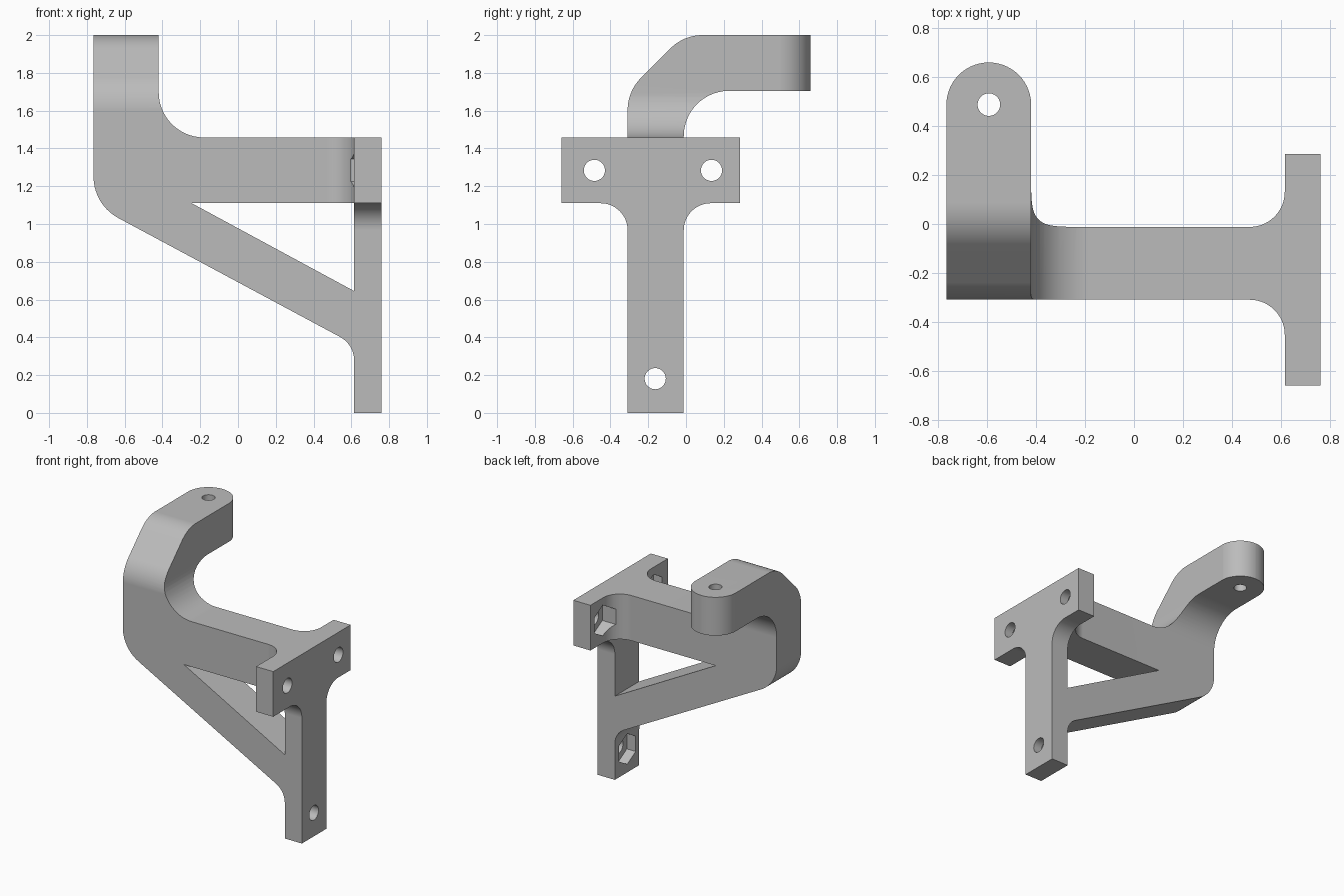
import bpy, bmesh, math
from mathutils import Vector

if "Cube" in bpy.data.objects:
    bpy.data.objects.remove(bpy.data.objects["Cube"])

# Main dimensions
LEFT, RIGHT, PLATE = -0.765, 0.761, 0.615
FRONT, BACK = -0.309, -0.012
LOW, TOP = 1.11, 1.458
FILLET, BEND = 0.143, 0.24


def rounded(corners, steps=14):
    """Outline from (a, b, radius) corners, with arcs where radius > 0."""
    out = []
    for i, (a, b, r) in enumerate(corners):
        p = Vector((a, b))
        if r == 0:
            out.append(p)
            continue
        u = (Vector(corners[i - 1][:2]) - p).normalized()
        v = (Vector(corners[(i + 1) % len(corners)][:2]) - p).normalized()
        half = u.angle(v) / 2
        centre = p + (u + v).normalized() * r / math.sin(half)
        start = p + u * r / math.tan(half) - centre
        end = p + v * r / math.tan(half) - centre
        sweep = start.angle_signed(end)
        for k in range(steps + 1):
            t = -sweep * k / steps
            c, s = math.cos(t), math.sin(t)
            out.append(centre + Vector((start.x * c - start.y * s,
                                        start.x * s + start.y * c)))
    return out


def ring(a, b, r, sides, turn=0.0):
    return [Vector((a + r * math.cos(turn + math.tau * k / sides),
                    b + r * math.sin(turn + math.tau * k / sides)))
            for k in range(sides)]


def prism(name, outline, axis, lo, hi):
    """Extrude a 2D outline along one axis."""
    place = {"x": lambda p: (lo, p.x, p.y),
             "y": lambda p: (p.x, lo, p.y),
             "z": lambda p: (p.x, p.y, lo)}[axis]
    bm = bmesh.new()
    face = bm.faces.new([bm.verts.new(place(p)) for p in outline])
    grown = bmesh.ops.extrude_face_region(bm, geom=[face])["geom"]
    shift = Vector([hi - lo if axis == n else 0 for n in "xyz"])
    bmesh.ops.translate(bm, vec=shift,
                        verts=[g for g in grown if isinstance(g, bmesh.types.BMVert)])
    bmesh.ops.recalc_face_normals(bm, faces=bm.faces)
    mesh = bpy.data.meshes.new(name)
    bm.to_mesh(mesh)
    bm.free()
    obj = bpy.data.objects.new(name, mesh)
    bpy.context.collection.objects.link(obj)
    return obj


def combine(target, other, operation):
    mod = target.modifiers.new(operation.title(), "BOOLEAN")
    mod.operation, mod.solver, mod.object = operation, "EXACT", other
    bpy.context.view_layer.objects.active = target
    bpy.ops.object.modifier_apply(modifier=mod.name)
    bpy.data.objects.remove(other)


# Frame: upright, beam, brace and column as seen from the front
bracket = prism("wall_bracket", rounded([
    (LEFT, 2, 0), (LEFT, 1.102, 0.25), (PLATE, 0.362, FILLET),
    (PLATE, 0, 0), (RIGHT, 0, 0), (RIGHT, TOP, 0),
    (-0.42, TOP, BEND), (-0.42, 2, 0)]), "y", -0.5, 0.9)
combine(bracket, prism("brace_opening", rounded([
    (-0.245, LOW, 0), (PLATE, 0.645, 0), (PLATE, LOW, 0)]), "y", -0.6, 1), "DIFFERENCE")

# Side shape: straight leg bending back into the hook
combine(bracket, prism("side_shape", rounded([
    (FRONT, -0.1, 0), (BACK, -0.1, 0), (BACK, 1.705, BEND), (0.8, 1.705, 0),
    (0.8, 2, 0), (-0.012, 2, BEND), (FRONT, 1.703, BEND)]), "x", -1, 1), "INTERSECT")

# Rounded hook end
edge_l, edge_r, tip = LEFT - 0.0005, -0.4195, 0.659
radius = (edge_r - edge_l) / 2
combine(bracket, prism("hook_end", rounded([
    (edge_l, -0.5, 0), (0.9, -0.5, 0), (0.9, 0.3, 0), (edge_r, 0.3, 0),
    (edge_r, tip, radius * 0.9999), (edge_l, tip, radius * 0.9999)]),
    "z", -0.2, 2.2), "INTERSECT")

# Mounting plate and its flared joint with the beam
combine(bracket, prism("mounting_plate", rounded([
    (FRONT, 0, 0), (BACK, 0, 0), (BACK, LOW, FILLET), (0.285, LOW, 0),
    (0.285, TOP, 0), (-0.658, TOP, 0), (-0.658, LOW, 0), (FRONT, LOW, FILLET)]),
    "x", PLATE, RIGHT), "UNION")
combine(bracket, prism("beam_flare", rounded([
    (0.3, FRONT, 0), (PLATE, FRONT, FILLET), (PLATE, -0.6, 0), (0.7, -0.6, 0),
    (0.7, 0.25, 0), (PLATE, 0.25, 0), (PLATE, BACK, FILLET), (0.3, BACK, 0)]),
    "z", LOW, TOP), "UNION")

# Screw holes with hexagonal nut pockets, and the hook hole
for y, z in ((-0.485, 1.284), (0.135, 1.284), (-0.163, 0.181)):
    combine(bracket, prism("screw_hole", ring(y, z, 0.056, 40), "x", 0.5, 0.9), "DIFFERENCE")
    combine(bracket, prism("nut_pocket", ring(y, z, 0.118, 6, math.pi / 2),
                           "x", 0.45, 0.69), "DIFFERENCE")
combine(bracket, prism("hook_hole", ring(-0.592, 0.487, 0.046, 40), "z", 1.6, 2.1), "DIFFERENCE")

# Grey finish and shading
grey = bpy.data.materials.new("plain_grey")
grey.use_nodes = True
grey.diffuse_color = (0.5, 0.5, 0.5, 1)
grey.node_tree.nodes["Principled BSDF"].inputs["Base Color"].default_value = (0.5, 0.5, 0.5, 1)
bracket.data.materials.clear()
bracket.data.materials.append(grey)
for poly in bracket.data.polygons:
    poly.material_index = 0
bpy.ops.object.select_all(action="DESELECT")
bracket.select_set(True)
bpy.context.view_layer.objects.active = bracket
bpy.ops.object.shade_smooth_by_angle(angle=math.radians(25))
weighted = bracket.modifiers.new("Weighted Normal", "WEIGHTED_NORMAL")
weighted.keep_sharp = True
